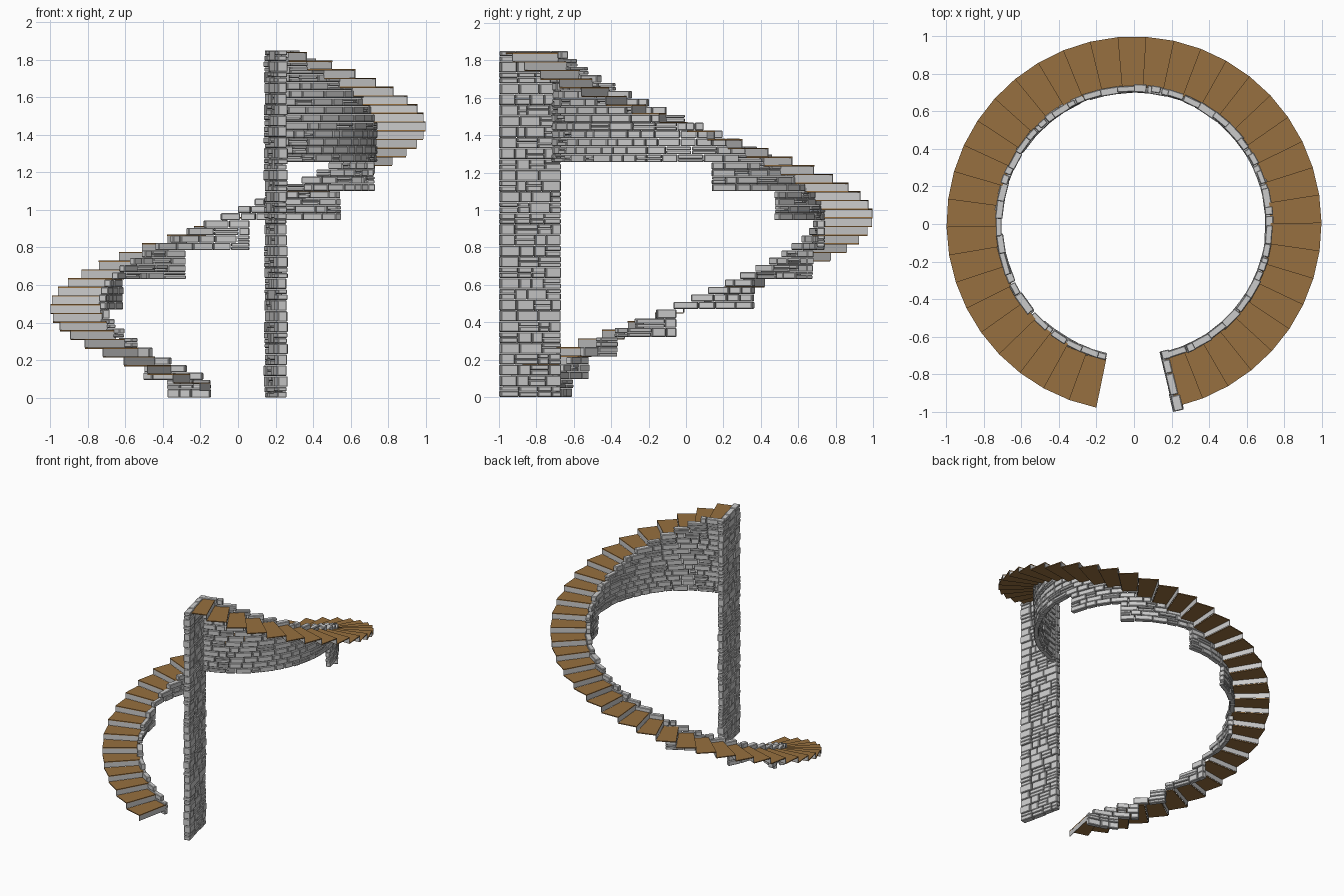
import bpy, math, random

if "Cube" in bpy.data.objects:
    bpy.data.objects.remove(bpy.data.objects["Cube"])
random.seed(4)

N = 39                        # number of steps
A0, A1 = 258.4, -77.0         # start and end angle, climbing clockwise
DA = (A0 - A1) / N
Z0, RISE = 0.082, 0.0463      # first tread height and rise per step
R_IN, R_OUT = 0.728, 0.998


def polar(r, a, z):
    a = math.radians(a)
    return (r * math.cos(a), r * math.sin(a), z)


def make(name, verts, faces, color=None, bevel=0):
    me = bpy.data.meshes.new(name)
    me.from_pydata(verts, [], faces)
    ob = bpy.data.objects.new(name, me)
    bpy.context.collection.objects.link(ob)
    if color:
        mat = bpy.data.materials.new(name)
        mat.diffuse_color = color
        mat.use_nodes = True
        mat.node_tree.nodes["Principled BSDF"].inputs["Base Color"].default_value = mat.diffuse_color
        me.materials.append(mat)
    if bevel:
        m = ob.modifiers.new("worn_edges", 'BEVEL')
        m.width, m.segments = bevel, 1
    return ob


def add_box(verts, faces, u, d, z, fn):
    """Box over the ranges u, d, z, bent into place by fn(u, d, z)."""
    b = len(verts)
    verts += [fn(u[i], d[j], z[k]) for k in (0, 1) for j in (0, 1) for i in (0, 1)]
    faces += [tuple(b + i for i in f) for f in
              ((0, 2, 3, 1), (4, 5, 7, 6), (0, 1, 5, 4),
               (1, 3, 7, 5), (3, 2, 6, 7), (2, 0, 4, 6))]


def add_course(verts, faces, u0, u1, z0, z1, half, fn, lo, hi, split):
    """One course of irregular stones between u0 and u1."""
    cuts = [u0]
    while u1 - cuts[-1] > hi:
        cuts.append(cuts[-1] + random.uniform(lo, hi))
    if u1 - cuts[-1] < lo * 0.6 and len(cuts) > 1:
        cuts.pop()
    cuts.append(u1)
    g = (hi + lo) * 0.012
    for a, b in zip(cuts, cuts[1:]):
        levels = [z0, z1]
        if random.random() < split:
            levels.insert(1, z0 + (z1 - z0) * random.uniform(0.4, 0.6))
        for za, zb in zip(levels, levels[1:]):
            j1, j2 = random.uniform(-.004, .005), random.uniform(-.004, .005)
            add_box(verts, faces, (a + g, b - g), (-half - j1, half + j2),
                    (za + .001, zb - .001), fn)


# Treads (thin wedge boards) and risers (thin upright slabs)
tv, tf, rv, rf = [], [], [], []
for i in range(N):
    a, z = A0 - DA * i, Z0 + RISE * i
    add_box(tv, tf, (R_IN, R_OUT), (a - DA, a), (z - .007, z),
            lambda u, d, h: polar(u, d, h))
    add_box(rv, rf, (R_IN, R_OUT), (a - .3, a - .05), (z - RISE, z - .007),
            lambda u, d, h: polar(u, d, h))
make("stair_treads", tv, tf, (0.31, 0.16, 0.05, 1))
make("stair_risers", rv, rf)

# Curved inner wall: its underside steps up in panels, its top follows the stair
levels = [0, .095, .215, .32, .47, .63, .785, .945, 1.10, 1.255, 1.85]
ends = [239, 227, 211, 184, 150, 113, 85, 42, 11, A1]
v, f = [], []
for za, zb, end in zip(levels, levels[1:], ends):
    n = max(1, round((zb - za) / 0.043))
    for k in range(n):
        z0, z1 = za + (zb - za) * k / n, za + (zb - za) * (k + 1) / n
        start = min(A0, A0 - DA * (z1 - .035 - Z0) / RISE)
        if start - end > 1.5:
            add_course(v, f, end, start, z0, z1, .018,
                       lambda u, d, h: polar(.722 + d, u, h), 4.5, 11, .2)
make("inner_curved_wall", v, f, bevel=.004)

# Straight end wall carrying the top of the stair
t = math.radians(-76.6)


def end_map(u, d, h):
    return (u * math.cos(t) - d * math.sin(t), u * math.sin(t) + d * math.cos(t), h)


v, f = [], []
rows = 32
for k in range(rows):
    z0, z1 = 1.85 * k / rows, 1.85 * (k + 1) / rows
    edge = .935 + random.uniform(-.02, .01)
    add_course(v, f, .69, edge, z0, z1, .021, end_map, .05, .13, .55)
    add_course(v, f, edge, 1.025, z0, z1, .025, end_map, .09, .2, .4)
make("end_wall", v, f, bevel=.004)
